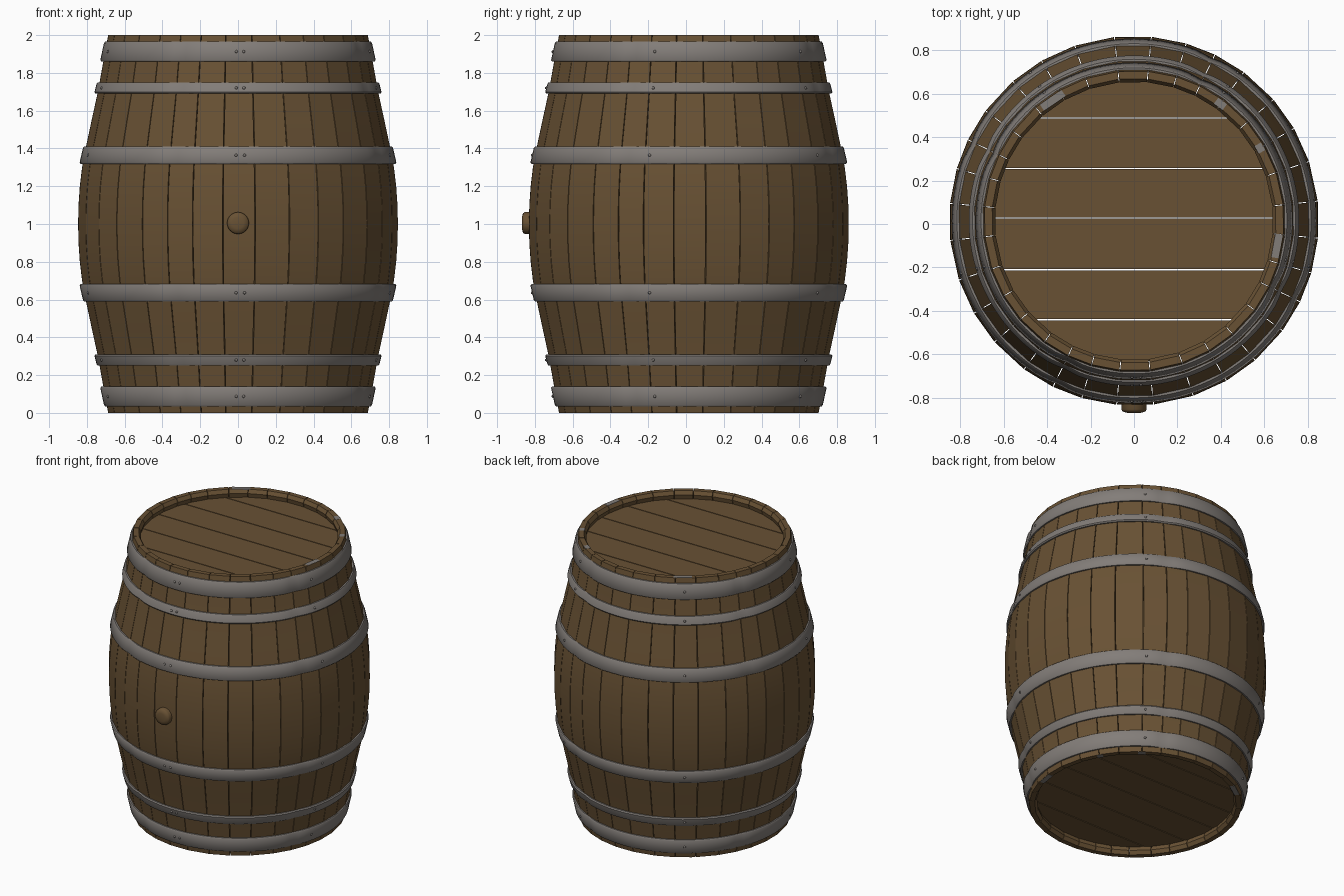
import bpy, bmesh, math
from mathutils import Vector, Matrix

if "Cube" in bpy.data.objects:
    bpy.data.objects.remove(bpy.data.objects["Cube"])

CY = 0.015  # barrel axis sits slightly back so the bung fits the depth


def material(name, rgb):
    m = bpy.data.materials.new(name)
    m.diffuse_color = (*rgb, 1)
    m.use_nodes = True
    m.node_tree.nodes["Principled BSDF"].inputs["Base Color"].default_value = m.diffuse_color
    return m


wood = material("brown_wood", (0.140, 0.083, 0.034))
metal = material("grey_metal", (0.225, 0.205, 0.190))


def finish(bm, name, mat, angle=35):
    bmesh.ops.recalc_face_normals(bm, faces=bm.faces)
    me = bpy.data.meshes.new(name)
    bm.to_mesh(me)
    bm.free()
    for p in me.polygons:
        p.use_smooth = True
    me.set_sharp_from_angle(angle=math.radians(angle))
    me.materials.append(mat)
    ob = bpy.data.objects.new(name, me)
    ob.location.y = CY
    bpy.context.collection.objects.link(ob)
    return ob


# Barrel bulge: distance from mid height -> radius
BULGE = [(0, .85), (.1, .848), (.2, .841), (.3, .829), (.4, .81),
         (.55, .778), (.7, .745), (.8, .727), (.9, .709), (1, .69)]


def radius(z):
    t = min(abs(z - 1), 1)
    for (a, ra), (b, rb) in zip(BULGE, BULGE[1:]):
        if t <= b:
            return ra + (rb - ra) * (t - a) / (b - a)


def polar(r, a, z):
    return Vector((r * math.cos(a), r * math.sin(a), z))


# Staves: uneven widths, the same pattern in each quarter
cuts = [-60, -49, -36.5, -26, -16.4, -5.4, 6.1, 18.7, 30]
zs = sorted({1 + s * t for t, _ in BULGE for s in (-1, 1)})
section = [(radius(z), z) for z in zs]
section += [(.655, 2), (.64, 1.975)]
section += [(radius(z) - .05, z) for z in reversed(zs[1:-1])]
section += [(.64, .025), (.655, 0)]
bm = bmesh.new()
for q in range(4):
    for a, b in zip(cuts, cuts[1:]):
        rings = []
        for ang, side in ((a, 1), (b, -1)):
            th = math.radians(ang - 90 + 90 * q) + side * .0025
            rings.append([bm.verts.new(polar(r, th, z)) for r, z in section])
        n = len(section)
        for i in range(n):
            j = (i + 1) % n
            bm.faces.new((rings[0][i], rings[1][i], rings[1][j], rings[0][j]))
        bm.faces.new(rings[0])
        bm.faces.new(rings[1])
finish(bm, "staves", wood)

# Heads: six planks each, cut to the circle, with narrow gaps between
HR = .65
edges = [-HR, -.455, -.225, .013, .24, .473, HR]


def head(name, z0, z1):
    bm = bmesh.new()
    for lo, hi in zip(edges, edges[1:]):
        lo, hi = lo + .003, hi - .003
        ys = [lo + (hi - lo) * k / 8 for k in range(9)]
        half = [math.sqrt(max(HR * HR - y * y, 1e-4)) for y in ys]
        outline = list(zip(half, ys)) + [(-h, y) for h, y in reversed(list(zip(half, ys)))]
        f = bm.faces.new([bm.verts.new((x, y, z0)) for x, y in outline])
        ext = bmesh.ops.extrude_face_region(bm, geom=[f])
        bmesh.ops.translate(bm, vec=(0, 0, z1 - z0),
                            verts=[v for v in ext["geom"] if isinstance(v, bmesh.types.BMVert)])
    finish(bm, name, wood)


head("top_head", 1.905, 1.945)
head("bottom_head", .055, .095)

# Hoops: bevelled bands that follow the bulge, with shallow dents
DENTS = [math.radians(-115 + 90 * k) for k in range(4)]


def dent(a):
    return sum(math.exp(-((math.remainder(a - d, math.tau)) / .06) ** 2) for d in DENTS)


def hoop(name, z0, z1):
    bm = bmesh.new()
    seg, bev = 128, .008
    r0, r1 = radius(z0), radius(z1)
    prof = [(r0 - .012, z0), (r0 + .007, z0), (r0 + .013, z0 + bev),
            (r1 + .013, z1 - bev), (r1 + .007, z1), (r1 - .012, z1)]
    rings = []
    for s in range(seg):
        a = math.tau * s / seg
        rings.append([bm.verts.new(polar(r - .008 * dent(a) * (r > .6 and 0 < k < 5), a, z))
                      for k, (r, z) in enumerate(prof)])
    for s in range(seg):
        p, q = rings[s], rings[(s + 1) % seg]
        for i in range(6):
            j = (i + 1) % 6
            bm.faces.new((p[i], q[i], q[j], p[j]))
    finish(bm, name, metal, 50)


BANDS = [("end", .035, .14), ("quarter", .25, .31), ("bilge", .59, .682)]
rivets = bmesh.new()
for label, lo, hi in BANDS:
    for side, z0, z1 in (("bottom", lo, hi), ("top", 2 - hi, 2 - lo)):
        hoop(f"{side}_{label}_hoop", z0, z1)
        zc = (z0 + z1) / 2
        # Rivets: a pair at the front joint, singles around the rest
        for ang in (-90.7, -87.6, -14.5, 55, 125, 197):
            pos = polar(radius(zc) + .012, math.radians(ang), zc)
            bmesh.ops.create_icosphere(rivets, subdivisions=1, radius=.009,
                                       matrix=Matrix.Translation(pos))
finish(rivets, "hoop_rivets", metal, 60)

# Small metal plates showing through the rims
bm = bmesh.new()
for ang, w in ((124, .12), (53.5, .05), (30, .04), (-10, .11)):
    a = math.radians(ang)
    for z in (.001, 1.999):
        m = (Matrix.Translation(polar(.668, a, z)) @ Matrix.Rotation(a, 4, 'Z')
             @ Matrix.Diagonal((.035, w, .008, 1)))
        bmesh.ops.create_cube(bm, size=1, matrix=m)
bmesh.ops.translate(bm, vec=(0, 0, 0), verts=bm.verts)
for v in bm.verts:
    v.co.z = min(max(v.co.z, -.0), 2.0) if .01 < v.co.z < 1.99 else min(max(v.co.z, -.001), 2.001)
finish(bm, "rim_plates", metal)

# Bung: rounded wooden plug on the front
bm = bmesh.new()
prof = [(.058, -.80), (.058, -.868), (.052, -.878), (.03, -.884)]
rings = []
for r, y in prof:
    rings.append([bm.verts.new((r * math.cos(math.tau * s / 24), y,
                                1.005 + r * math.sin(math.tau * s / 24))) for s in range(24)])
for p, q in zip(rings, rings[1:]):
    for s in range(24):
        t = (s + 1) % 24
        bm.faces.new((p[s], p[t], q[t], q[s]))
bm.faces.new(rings[0])
bm.faces.new(rings[-1])
finish(bm, "bung", wood, 60)
